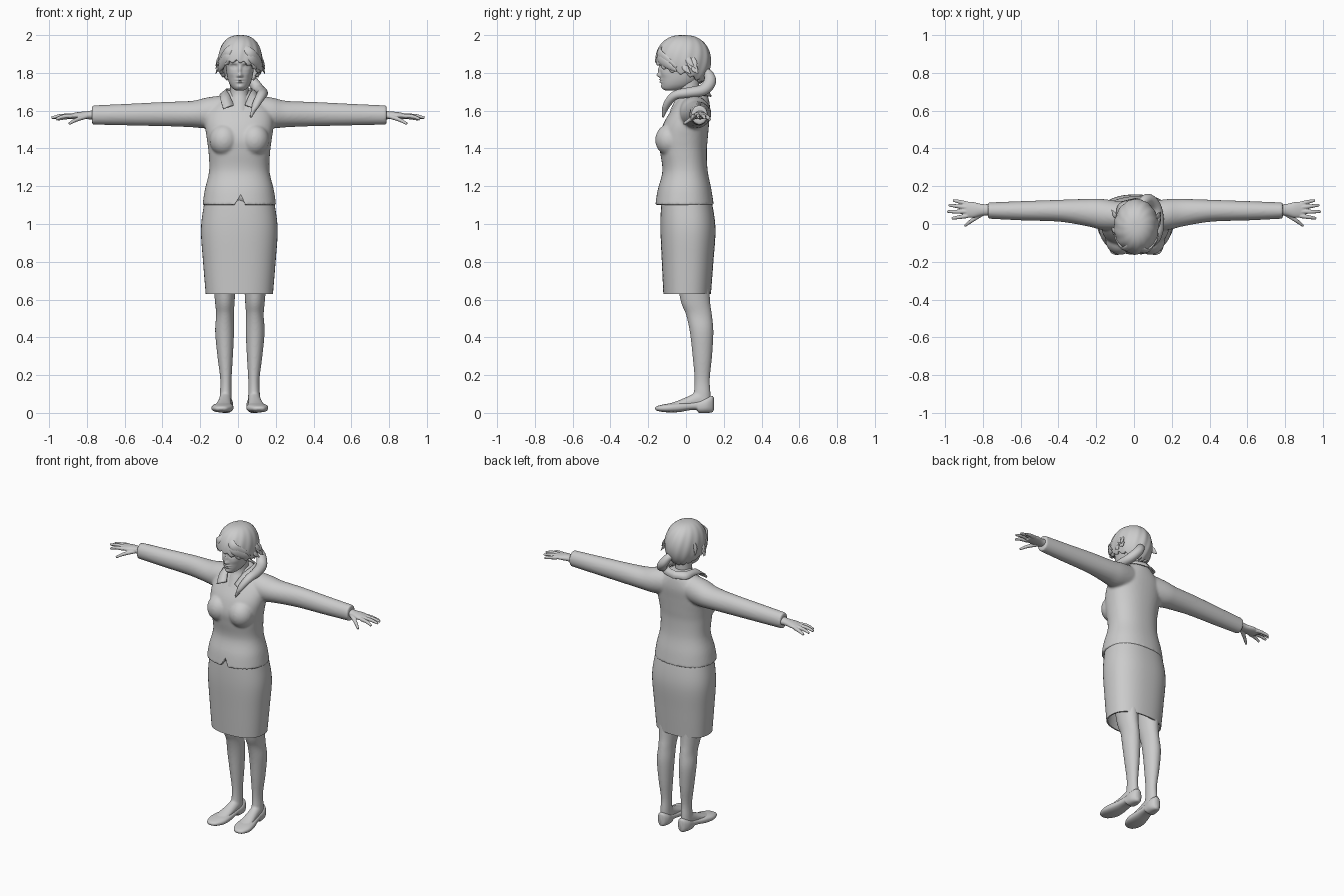
import bpy, bmesh, math, random
from mathutils import Vector as V

random.seed(4)


def dense(rows, k=5):
    """Catmull-Rom interpolation of rows of numbers."""
    out, n = [], len(rows)
    for i in range(n - 1):
        p = [rows[max(0, min(n - 1, i + d))] for d in (-1, 0, 1, 2)]
        for j in range(k):
            t = j / k
            out.append(tuple(.5 * (2 * b + (c - a) * t + (2 * a - 5 * b + 4 * c - d) * t * t
                                   + (3 * b - a - 3 * c + d) * t ** 3) for a, b, c, d in zip(*p)))
    return out + [tuple(rows[-1])]


def loft(bm, rings, n=32, e=1.0):
    """Skin (centre, u, v) rings with superellipse power e; ends capped."""
    sp = lambda c: math.copysign(abs(c) ** e, c)
    loops = [[bm.verts.new(c + u * sp(math.cos(2 * math.pi * i / n)) + v * sp(math.sin(2 * math.pi * i / n)))
              for i in range(n)] for c, u, v in rings]
    for a, b in zip(loops, loops[1:]):
        for i in range(n):
            bm.faces.new((a[i], a[(i + 1) % n], b[(i + 1) % n], b[i]))
    bm.faces.new(loops[0])
    bm.faces.new(loops[-1])


def level(rows):   # z, cx, half width, y front, y back
    return [(V((x, (f + b) / 2, z)), V((w, 0, 0)), V((0, (b - f) / 2, 0))) for z, x, w, f, b in rows]


def along_x(rows, s=1):   # x, y, z, y radius, z radius
    return [(V((s * x, y, z)), V((0, a, 0)), V((0, 0, b))) for x, y, z, a, b in rows]


def along_y(rows):   # y, cx, half width, z bottom, z top
    return [(V((x, y, (a + b) / 2)), V((w, 0, 0)), V((0, 0, (b - a) / 2))) for y, x, w, a, b in rows]


def tube(bm, pts, out=(0, 0, 1), flat=1.0, n=14, k=5):   # x, y, z, radius
    p = dense(pts, k)
    rings = []
    for i, q in enumerate(p):
        t = (V(p[min(i + 1, len(p) - 1)][:3]) - V(p[max(i - 1, 0)][:3])).normalized()
        u = t.cross(V(out)).normalized()
        rings.append((V(q[:3]), u * q[3], u.cross(t) * q[3] * flat))
    loft(bm, rings, n)


def obj(name, bm, x=.007, mirror=False, voxel=0, smooth=4, angle=45):
    bmesh.ops.recalc_face_normals(bm, faces=bm.faces)
    me = bpy.data.meshes.new(name)
    bm.to_mesh(me)
    bm.free()
    o = bpy.data.objects.new(name, me)
    bpy.context.collection.objects.link(o)
    o.location.x = x
    bpy.ops.object.select_all(action='DESELECT')
    o.select_set(True)
    bpy.context.view_layer.objects.active = o
    bpy.ops.object.shade_smooth_by_angle(angle=math.radians(angle))
    if mirror:
        o.modifiers.new("mirror", 'MIRROR')
    if voxel:
        m = o.modifiers.new("fuse", 'REMESH')
        m.mode, m.voxel_size, m.use_smooth_shade = 'VOXEL', voxel, True
        m = o.modifiers.new("soften", 'SMOOTH')
        m.factor, m.iterations = .5, smooth
    return o


# jacket: torso, bust and sleeves fused
bm = bmesh.new()
loft(bm, level(dense([(1.10, 0, .195, -.163, .147), (1.18, 0, .183, -.15, .135), (1.28, 0, .16, -.125, .115),
                      (1.38, 0, .163, -.137, .11), (1.45, 0, .172, -.143, .115), (1.53, 0, .182, -.12, .122),
                      (1.60, 0, .17, -.08, .128), (1.655, 0, .115, -.045, .122), (1.69, 0, .075, -.025, .11),
                      (1.71, 0, .06, -.01, .1)])), 48, .88)
for s in (1, -1):
    loft(bm, along_x(dense([(.06, .04, 1.60, .075, .085), (.17, .05, 1.588, .082, .082), (.25, .06, 1.582, .073, .07),
                            (.4, .07, 1.582, .058, .064), (.6, .07, 1.579, .051, .057),
                            (.78, .071, 1.577, .043, .051)]), s))
    ret = bmesh.ops.create_uvsphere(bm, u_segments=24, v_segments=16, radius=1)
    for v in ret['verts']:
        v.co = V((s * .08 + v.co.x * .078, -.085 + v.co.y * .078, 1.445 + v.co.z * .085))
jacket = obj("jacket", bm, voxel=.008, smooth=5)

# notch at the jacket hem
bm = bmesh.new()
for y in (-.3, -.13):
    for x, z in ((-.045, 1.07), (.045, 1.07), (.008, 1.155)):
        bm.verts.new((x, y, z))
bmesh.ops.convex_hull(bm, input=bm.verts)
cutter = obj("hem_notch_cutter", bm)
cutter.hide_render = True
cutter.display_type = 'WIRE'
m = jacket.modifiers.new("notch", 'BOOLEAN')
m.operation, m.object = 'DIFFERENCE', cutter

# skirt with an open underside
bm = bmesh.new()
rows = dense([(1.17, 0, .175, -.125, .12), (1.1, 0, .188, -.132, .14), (.97, 0, .203, -.135, .156),
              (.8, 0, .192, -.128, .145), (.63, 0, .178, -.12, .132)])
rows += [(.63, 0, .17, -.112, .124), (.76, 0, .17, -.11, .124)]
loft(bm, level(rows), 48, .85)
obj("skirt", bm)

# legs and feet
bm = bmesh.new()
loft(bm, level(dense([(.78, .083, .066, -.06, .12), (.6, .08, .053, -.03, .127), (.52, .079, .047, .0, .137),
                      (.43, .081, .05, .02, .145), (.3, .078, .041, .035, .138), (.18, .074, .03, .045, .126),
                      (.1, .075, .031, .04, .13), (.03, .076, .034, .02, .132)])))
loft(bm, along_y(dense([(.08, .076, .032, .02, .125), (.02, .08, .035, .02, .092), (-.05, .087, .042, .02, .062),
                        (-.1, .092, .04, .02, .046)])))
obj("legs", bm, .01, True, .006)

# flat shoes with a low heel
bm = bmesh.new()
loft(bm, along_y(dense([(-.163, .1, .008, .02, .027), (-.15, .099, .034, .01, .037), (-.1, .094, .056, .003, .048),
                        (-.04, .088, .054, .004, .054), (.02, .081, .043, .014, .056), (.055, .078, .039, .014, .063),
                        (.07, .077, .039, 0, .069), (.11, .075, .039, 0, .084), (.138, .074, .026, .003, .09),
                        (.147, .074, .01, .015, .08)])), 32, .8)
obj("shoes", bm, .01, True)

# hands
bm = bmesh.new()
loft(bm, along_x(dense([(.74, .075, 1.578, .032, .028), (.80, .075, 1.576, .03, .021), (.85, .075, 1.574, .041, .018),
                        (.9, .077, 1.569, .041, .012)])))
for base, mid, tip in (((.88, .043, 1.571), (.925, .036, 1.569), (.963, .03, 1.555)),
                       ((.885, .066, 1.573), (.94, .065, 1.572), (.988, .066, 1.562)),
                       ((.885, .088, 1.573), (.935, .094, 1.57), (.98, .1, 1.56)),
                       ((.88, .107, 1.569), (.92, .117, 1.563), (.957, .125, 1.553)),
                       ((.80, .055, 1.57), (.855, .02, 1.552), (.895, -.01, 1.53))):
    tube(bm, [(*base, .012), (*mid, .0105), (*tip, .007)])
obj("hands", bm, 0, True, .0032, 3)

# neck
bm = bmesh.new()
loft(bm, level(dense([(1.6, 0, .07, -.085, .09), (1.65, 0, .058, -.06, .08), (1.7, 0, .049, -.042, .07),
                      (1.8, 0, .05, -.055, .07)])))
obj("neck", bm)

# head with facial relief
bm = bmesh.new()
rows = dense([(1.708, 0, .022, -.112, -.05), (1.718, 0, .038, -.124, .0), (1.74, 0, .054, -.13, .04),
              (1.775, 0, .066, -.133, .07), (1.83, 0, .074, -.137, .095), (1.89, 0, .076, -.138, .1),
              (1.95, 0, .062, -.105, .085), (1.98, 0, .03, -.05, .04)], 11)
loft(bm, level(rows), 96, .95)
face = [(0, 1.787, .012, .012, .02), (0, 1.815, .008, .022, .012), (0, 1.764, .019, .005, .009),
        (0, 1.752, .016, .005, .009), (0, 1.7585, .018, .002, -.005), (0, 1.727, .016, .009, .005)]
for s in (-1, 1):
    face += [(s * .033, 1.834, .017, .01, -.014), (s * .033, 1.833, .010, .006, .008),
             (s * .034, 1.852, .02, .006, .005), (s * .046, 1.795, .018, .016, .004),
             (s * .012, 1.783, .005, .006, .005)]
for v in bm.verts:
    if v.co.y < -.03:
        x, z = v.co.x, v.co.z
        v.co.y -= sum(d * math.exp(-((x - a) / p) ** 2 - ((z - b) / q) ** 2) for a, b, p, q, d in face)
obj("head", bm, .01, angle=80)

# hair cap with a slanted fringe line
bm = bmesh.new()
n, k = 120, 28
grid = []
for i in range(n):
    a = 2 * math.pi * i / n
    c, s = math.cos(a), math.sin(a)
    f = max(0, -s)
    edge = 1.797 - .05 * max(0, s) + .062 * f ** 1.5 - .022 * c * f + .007 * math.sin(17 * a)
    end = math.acos((edge - 1.86) / .14)
    col = []
    for j in range(1, k + 1):
        p = end * j / k
        r = math.sin(p) ** .78 * (1 + .012 * math.sin(14 * a + 4 * p) * math.sin(p))
        col.append(bm.verts.new((.118 * r * c, -.015 + .147 * r * s, 1.86 + .14 * math.cos(p))))
    grid.append(col)
top = bm.verts.new((0, -.015, 2.0))
for a, b in zip(grid, grid[1:] + grid[:1]):
    bm.faces.new((top, a[0], b[0]))
    for j in range(k - 1):
        bm.faces.new((a[j], a[j + 1], b[j + 1], b[j]))
hair = obj("hair", bm, .012)
m = hair.modifiers.new("thickness", 'SOLIDIFY')
m.thickness, m.offset = .018, -1

# swept fringe and loose side locks
bm = bmesh.new()
for d in (0, .02):
    tube(bm, [(-.01, -.1, 1.965, .012), (.05, -.143, 1.912 - d, .024), (.095, -.1, 1.865 - d, .022),
              (.118, -.05, 1.83 - d, .004)], (.4, -1, .2), .35)
    tube(bm, [(-.02, -.1, 1.965, .012), (-.065, -.132, 1.915 - d, .022), (-.1, -.085, 1.86 - d, .02),
              (-.114, -.045, 1.825 - d, .004)], (-.4, -1, .2), .35)
for s in (-1, 1):
    for i in range(6):
        y, z = random.uniform(-.07, .05), random.uniform(1.83, 1.89)
        tube(bm, [(s * .105, y, z + .02, .008), (s * .118, y + .01, z - .01, .016),
                  (s * .13, y + random.uniform(.01, .04), z - .04, .002)], (s, 0, .2), .4)
obj("hair_locks", bm, .012)

# side ponytail falling over the shoulder
bm = bmesh.new()
tube(bm, [(.015, .08, 1.81, .02), (.04, .115, 1.798, .026), (.07, .128, 1.755, .032), (.105, .09, 1.71, .033),
          (.122, .01, 1.695, .03), (.115, -.06, 1.68, .026), (.085, -.105, 1.625, .02), (.06, -.122, 1.565, .004)],
     (.3, .3, 1), .9, 20)
obj("ponytail", bm)
bpy.ops.mesh.primitive_torus_add(major_radius=.024, minor_radius=.008, major_segments=24, minor_segments=10,
                                 location=(.037, .1, 1.805), rotation=(math.radians(75), 0, math.radians(-35)))
bpy.context.object.name = "hair_tie"
bpy.ops.object.shade_smooth()

# shirt collar
bm = bmesh.new()
rows = dense([(0, .108, 1.715, 0, .134, 1.675), (.055, .085, 1.715, .085, .105, 1.68),
              (.068, .025, 1.71, .1, .03, 1.685), (.055, -.035, 1.687, .1, -.055, 1.66),
              (.03, -.088, 1.63, .085, -.112, 1.61)])
pairs = [(bm.verts.new(r[:3]), bm.verts.new(r[3:])) for r in rows]
for (a, b), (c, d) in zip(pairs, pairs[1:]):
    bm.faces.new((a, b, d, c))
collar = obj("collar", bm, mirror=True)
m = collar.modifiers.new("thickness", 'SOLIDIFY')
m.thickness, m.offset = .008, 0
